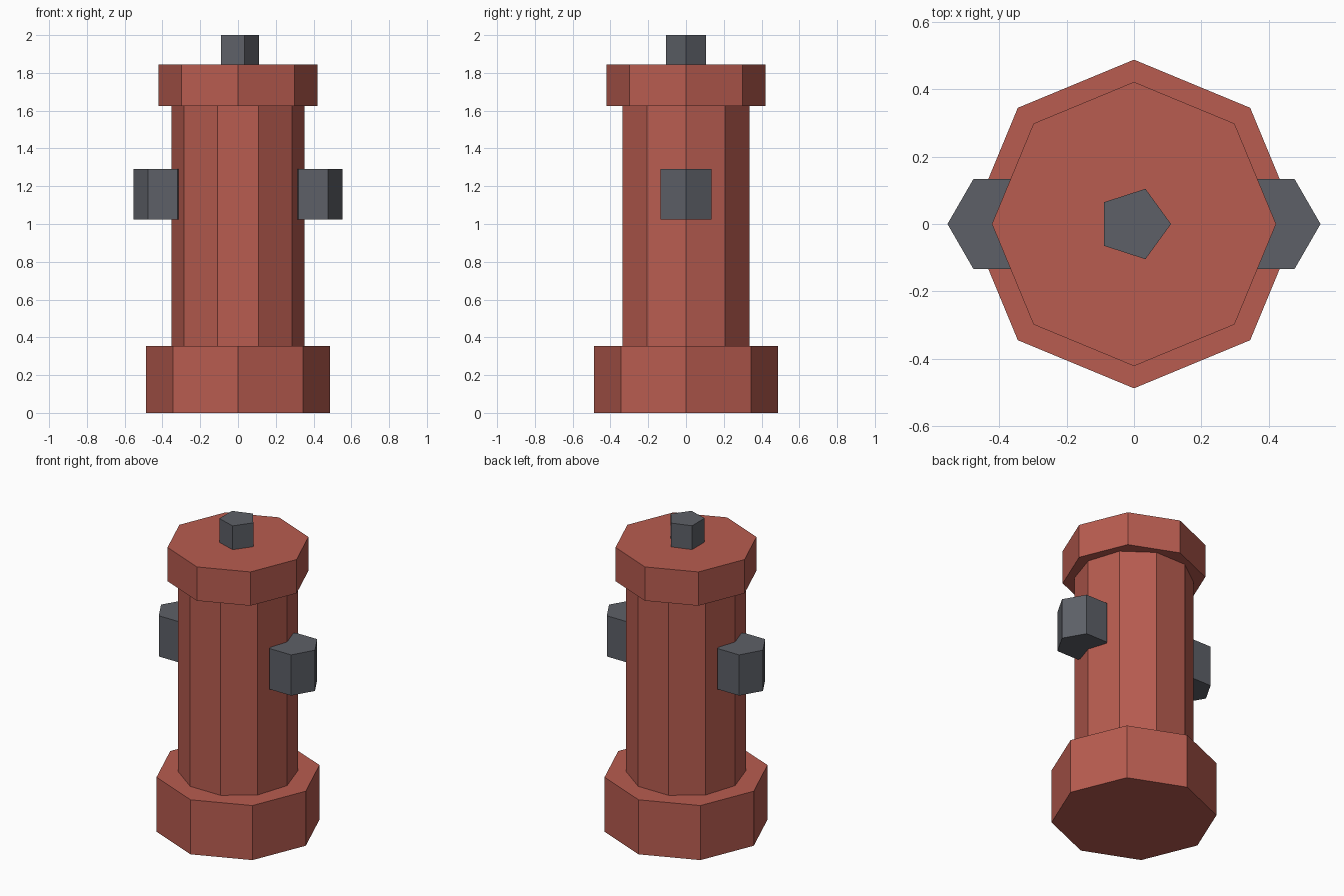
import bpy, bmesh
from math import cos, sin, tau

if "Cube" in bpy.data.objects:
    bpy.data.objects.remove(bpy.data.objects["Cube"])


def material(name, rgb):
    m = bpy.data.materials.new(name)
    m.diffuse_color = (*rgb, 1)
    m.use_nodes = True
    m.node_tree.nodes["Principled BSDF"].inputs["Base Color"].default_value = m.diffuse_color
    return m


def prism(name, sides, radius, z0, z1, mat, x=0.0):
    """Upright flat-sided prism with one corner pointing along +x."""
    bm = bmesh.new()
    ring = [bm.verts.new((radius * cos(tau * i / sides),
                          radius * sin(tau * i / sides), 0))
            for i in range(sides)]
    bottom = bm.faces.new(ring)
    ext = bmesh.ops.extrude_face_region(bm, geom=[bottom], use_keep_orig=True)
    top = [v for v in ext["geom"] if isinstance(v, bmesh.types.BMVert)]
    bmesh.ops.translate(bm, verts=top, vec=(0, 0, z1 - z0))
    bmesh.ops.recalc_face_normals(bm, faces=bm.faces)
    mesh = bpy.data.meshes.new(name)
    bm.to_mesh(mesh)
    bm.free()
    mesh.materials.append(mat)
    obj = bpy.data.objects.new(name, mesh)
    obj.location = (x, 0, z0)
    bpy.context.collection.objects.link(obj)
    return obj


red = material("red_paint", (0.48, 0.107, 0.08))
grey = material("grey_metal", (0.11, 0.117, 0.136))

# Painted column: foot, barrel and cap
prism("base", 8, 0.488, 0, 0.355, red)
prism("barrel", 10, 0.353, 0.355, 1.625, red)
prism("cap", 8, 0.422, 1.625, 1.845, red)

# Metal nut on top
prism("top_nut", 5, 0.11, 1.845, 2.0, grey)

# Hexagonal outlets on both sides
for side, x in (("left", -0.399), ("right", 0.399)):
    prism(side + "_outlet", 6, 0.155, 1.025, 1.29, grey, x)
